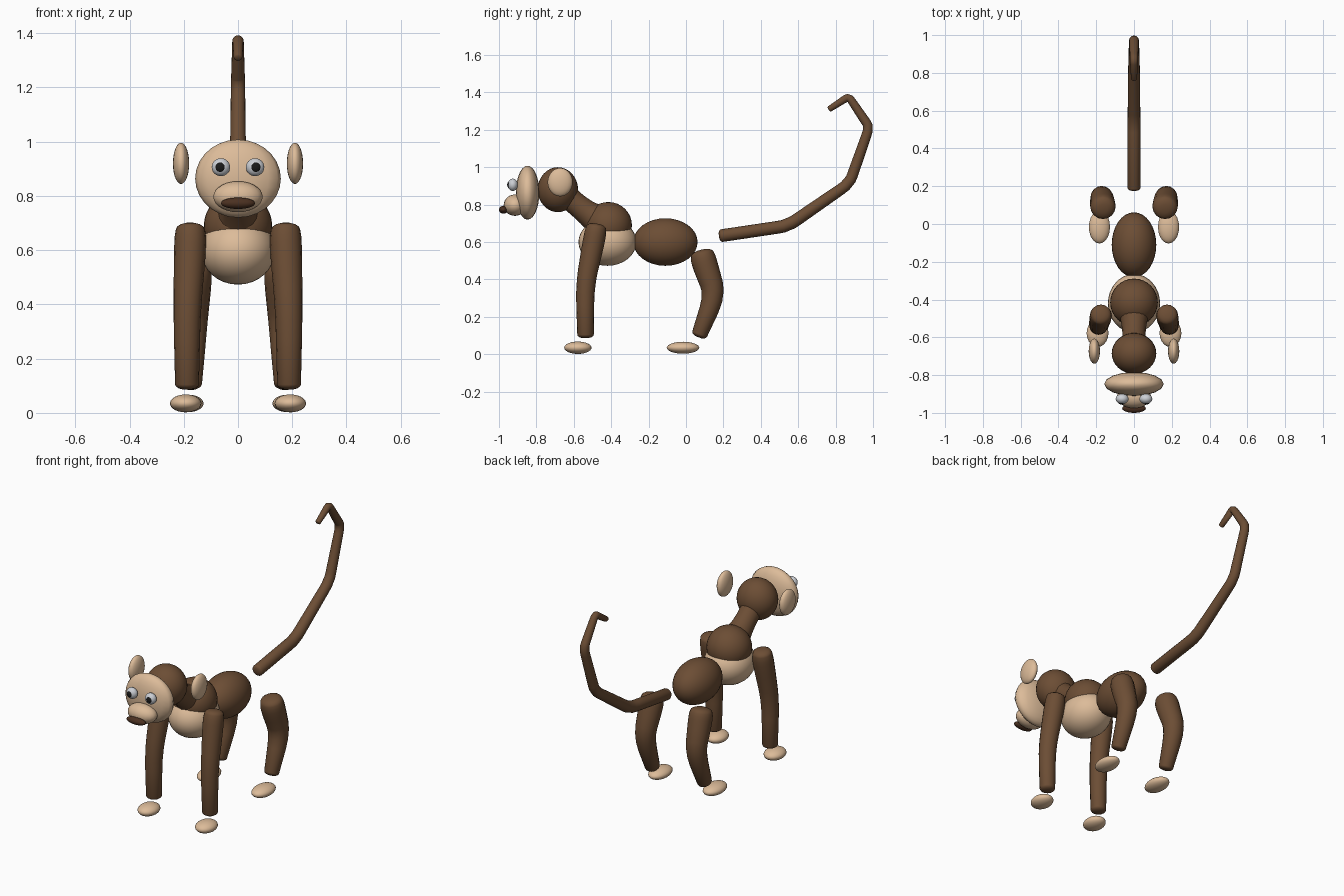
import bpy, bmesh
from math import sin, cos, pi
from mathutils import Vector, Matrix

if "Cube" in bpy.data.objects:
    bpy.data.objects.remove(bpy.data.objects["Cube"])


def material(name, rgb):
    m = bpy.data.materials.new(name)
    m.diffuse_color = (*rgb, 1)
    m.use_nodes = True
    m.node_tree.nodes["Principled BSDF"].inputs["Base Color"].default_value = m.diffuse_color
    return m


BROWN = material("brown_fur", (0.15, 0.075, 0.035))
TAN = material("tan_skin", (0.72, 0.5, 0.32))
DARK = material("dark_mouth", (0.07, 0.03, 0.015))
BLACK = material("black_pupil", (0.01, 0.01, 0.01))
WHITE = material("eye_white", (0.6, 0.62, 0.66))


def finish(name, bm, mat):
    bmesh.ops.recalc_face_normals(bm, faces=bm.faces)
    me = bpy.data.meshes.new(name)
    bm.to_mesh(me)
    bm.free()
    me.materials.append(mat)
    me.shade_smooth()
    ob = bpy.data.objects.new(name, me)
    bpy.context.collection.objects.link(ob)
    return ob


def ellipsoid(name, centre, radii, mat, seg=20, rings=14):
    bm = bmesh.new()
    bmesh.ops.create_uvsphere(
        bm, u_segments=seg, v_segments=rings, radius=1,
        matrix=Matrix.Translation(centre) @ Matrix.Diagonal((*radii, 1)))
    return finish(name, bm, mat)


def round_corners(pts, cut):
    """Each point is (x, y, z, radius); interior corners are chamfered."""
    out = [pts[0]]
    for a, b, c in zip(pts, pts[1:], pts[2:]):
        out += [b.lerp(a, cut), b.lerp(c, cut)]
    return out + [pts[-1]]


def tube(name, pts, mat, cut=0.1, passes=2, cap=0.45, seg=16):
    """Tapered tube with softly rounded ends inside the end points."""
    pts = [Vector(p) for p in pts]
    for _ in range(passes):
        pts = round_corners(pts, cut)
    rings = []
    n = len(pts)
    for i, p in enumerate(pts):
        t = (pts[min(i + 1, n - 1)].xyz - pts[max(i - 1, 0)].xyz).normalized()
        if i in (0, n - 1):
            s = -1 if i == 0 else 1
            angles = [pi / 2 * k / 4 for k in range(4)]
            if i == 0:
                angles.reverse()
            for a in angles:
                off = s * cap * p.w * (sin(a) - 1)
                rings.append((p.xyz + t * off, t, p.w * cos(a)))
        else:
            rings.append((p.xyz, t, p.w))
    bm = bmesh.new()
    loops = []
    for c, t, r in rings:
        u = (Vector((1, 0, 0)) - t * t.x).normalized()
        v = t.cross(u)
        loops.append([bm.verts.new(c + r * (u * cos(2 * pi * k / seg) + v * sin(2 * pi * k / seg)))
                      for k in range(seg)])
    for a, b in zip(loops, loops[1:]):
        for k in range(seg):
            j = (k + 1) % seg
            bm.faces.new((a[k], a[j], b[j], b[k]))
    bm.faces.new(loops[0])
    bm.faces.new(loops[-1])
    return finish(name, bm, mat)


# Trunk
ellipsoid("pelvis", (0, -0.11, 0.6), (0.118, 0.172, 0.127), BROWN, 32, 16)
ellipsoid("chest", (0, -0.415, 0.69), (0.126, 0.126, 0.124), BROWN, 32, 16)
ellipsoid("belly", (0, -0.42, 0.6), (0.138, 0.155, 0.127), TAN, 32, 16)
tube("neck", [(0, -0.66, 0.865, 0.065), (0, -0.59, 0.805, 0.06), (0, -0.52, 0.75, 0.067),
              (0, -0.42, 0.685, 0.1)], BROWN, cut=0.2)

# Head and face
ellipsoid("head", (0, -0.685, 0.88), (0.118, 0.108, 0.12), BROWN, 32, 16)
ellipsoid("face", (0, -0.847, 0.864), (0.158, 0.063, 0.144), TAN, 16, 14)
ellipsoid("muzzle", (0, -0.915, 0.797), (0.091, 0.06, 0.057), TAN)
ellipsoid("mouth", (0, -0.976, 0.773), (0.063, 0.024, 0.021), DARK)

# Tail
tube("tail", [(0, 0.175, 0.632, 0.034), (0, 0.545, 0.687, 0.034), (0, 0.875, 0.915, 0.03),
              (0, 0.98, 1.215, 0.026), (0, 0.87, 1.378, 0.021), (0, 0.762, 1.308, 0.016)],
     BROWN, cut=0.08)

# Paired parts
for side, s in (("right", -1), ("left", 1)):
    ellipsoid(f"ear_{side}", (s * 0.21, -0.673, 0.92), (0.03, 0.067, 0.076), TAN)
    ellipsoid(f"eye_{side}", (s * 0.063, -0.926, 0.906), (0.034, 0.027, 0.033), WHITE)
    ellipsoid(f"pupil_{side}", (s * 0.065, -0.944, 0.906), (0.019, 0.012, 0.019), BLACK)
    tube(f"front_leg_{side}",
         [(s * 0.175, -0.475, 0.7, 0.054), (s * 0.176, -0.49, 0.62, 0.06),
          (s * 0.188, -0.54, 0.37, 0.05), (s * 0.188, -0.537, 0.085, 0.044)], BROWN, cut=0.2)
    tube(f"hind_leg_{side}",
         [(s * 0.163, 0.08, 0.56, 0.063), (s * 0.165, 0.098, 0.49, 0.069),
          (s * 0.172, 0.155, 0.32, 0.058), (s * 0.175, 0.066, 0.09, 0.042)], BROWN, cut=0.2)
    ellipsoid(f"front_paw_{side}", (s * 0.193, -0.578, 0.035), (0.058, 0.073, 0.033), TAN)
    ellipsoid(f"hind_paw_{side}", (s * 0.183, -0.016, 0.035), (0.056, 0.087, 0.032), TAN)
